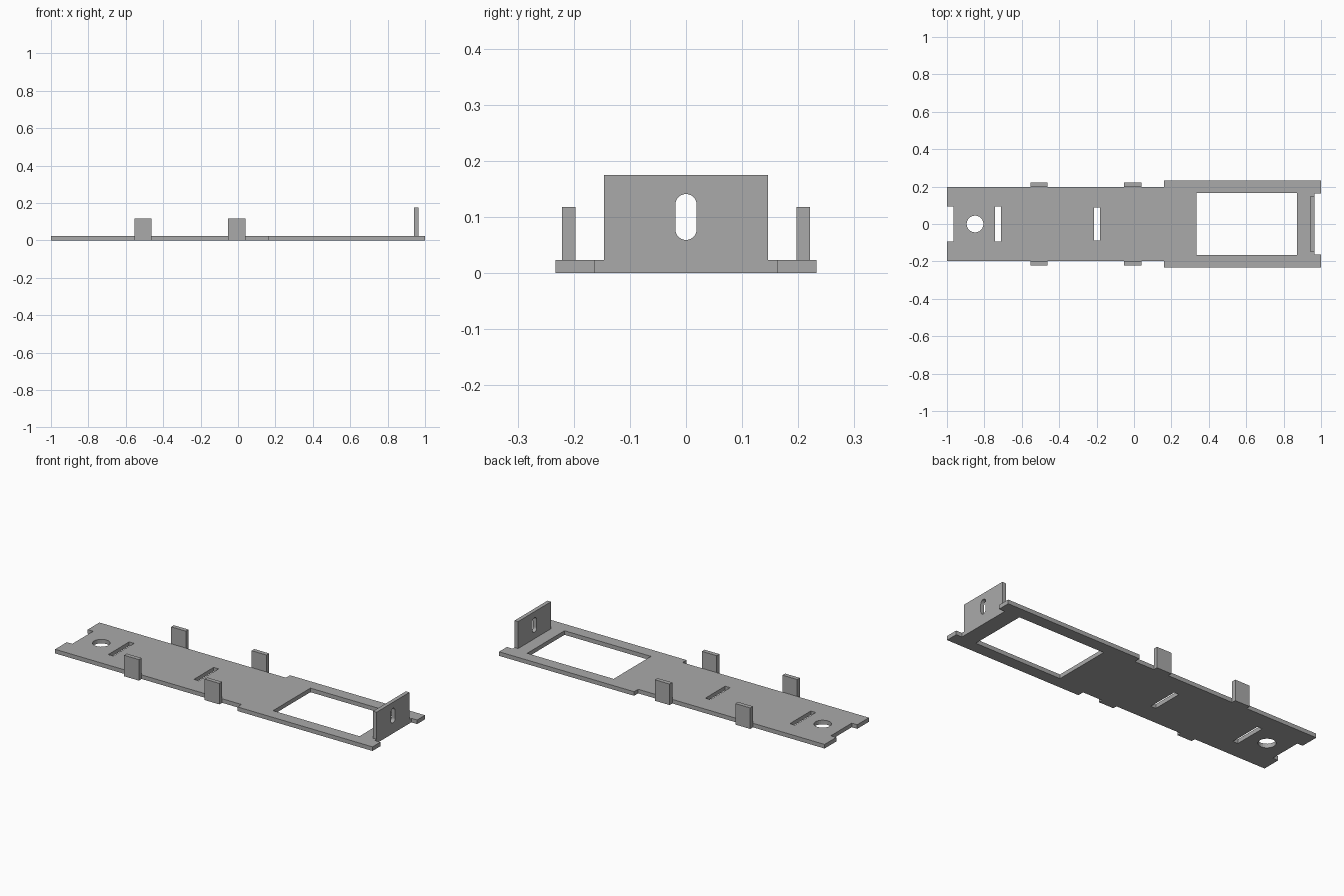
import bpy, bmesh, math
from mathutils import Matrix

cube = bpy.data.objects.get("Cube")
if cube:
    bpy.data.objects.remove(cube, do_unlink=True)

GREY = (0.4, 0.4, 0.4, 1.0)
THICK = 0.023
mat = bpy.data.materials.new("plain_grey")
mat.use_nodes = True
mat.diffuse_color = GREY
mat.node_tree.nodes["Principled BSDF"].inputs["Base Color"].default_value = GREY


def rect(x0, x1, y0, y1):
    return [(x0, y0), (x1, y0), (x1, y1), (x0, y1)]


def slot(cx, cy, r, half=0.0, n=24):
    """Rounded slot along the second axis; a circle when half is zero."""
    pts = []
    for end, start in ((half, 0), (-half, math.pi)):
        steps = n // 2 + (1 if half else 0)
        for i in range(steps):
            a = start + 2 * math.pi * i / n
            pts.append((cx + r * math.cos(a), cy + end + r * math.sin(a)))
    return pts


def sheet(name, loops, thick, matrix):
    """Outline with holes, filled and extruded into a clean solid mesh."""
    curve = bpy.data.curves.new(name, "CURVE")
    curve.dimensions = "2D"
    curve.fill_mode = "BOTH"
    curve.extrude = thick / 2
    for pts in loops:
        s = curve.splines.new("POLY")
        s.points.add(len(pts) - 1)
        for p, (u, v) in zip(s.points, pts):
            p.co = (u, v, 0, 1)
        s.use_cyclic_u = True
    temp = bpy.data.objects.new(name + "_outline", curve)
    bpy.context.collection.objects.link(temp)
    dg = bpy.context.evaluated_depsgraph_get()
    mesh = bpy.data.meshes.new_from_object(temp.evaluated_get(dg))
    bpy.data.objects.remove(temp, do_unlink=True)
    bpy.data.curves.remove(curve)

    bm = bmesh.new()
    bm.from_mesh(mesh)
    bmesh.ops.remove_doubles(bm, verts=bm.verts, dist=1e-5)
    bmesh.ops.recalc_face_normals(bm, faces=bm.faces)
    bm.transform(matrix)
    for f in bm.faces:
        f.smooth = False
    bm.to_mesh(mesh)
    bm.free()
    mesh.name = name
    mesh.materials.clear()
    mesh.materials.append(mat)
    obj = bpy.data.objects.new(name, mesh)
    bpy.context.collection.objects.link(obj)
    return obj


# Base plate: half outline mirrored across the long axis
half = [(-0.966, 0.093), (-1, 0.093), (-1, 0.197), (0.16, 0.197),
        (0.16, 0.233), (1, 0.233), (1, 0.163), (0.964, 0.163)]
outline = half + [(x, -y) for x, y in reversed(half)]
holes = [
    rect(0.334, 0.872, -0.166, 0.166),      # window
    rect(-0.742, -0.711, -0.093, 0.093),    # cross slots
    rect(-0.213, -0.182, -0.088, 0.088),
    slot(-0.85, 0, 0.045),                  # round hole
]
sheet("base_plate", [outline] + holes, THICK,
      Matrix.Translation((0, 0, THICK / 2)))

# Upright end plate with a rounded slot, stood up across the length
upright = Matrix(((0, 0, 1, 0.953), (1, 0, 0, 0), (0, 1, 0, 0), (0, 0, 0, 1)))
sheet("end_plate", [rect(-0.146, 0.146, 0, 0.175),
                    slot(0, 0.1, 0.019, 0.022)], 0.022, upright)

# Side tabs
for place, x in (("rear", -0.508), ("middle", -0.007)):
    for side, s in (("left", 1), ("right", -1)):
        ys = sorted((s * 0.197, s * 0.221))
        sheet(f"{place}_{side}_tab", [rect(x - 0.046, x + 0.046, *ys)], 0.118,
              Matrix.Translation((0, 0, 0.059)))
